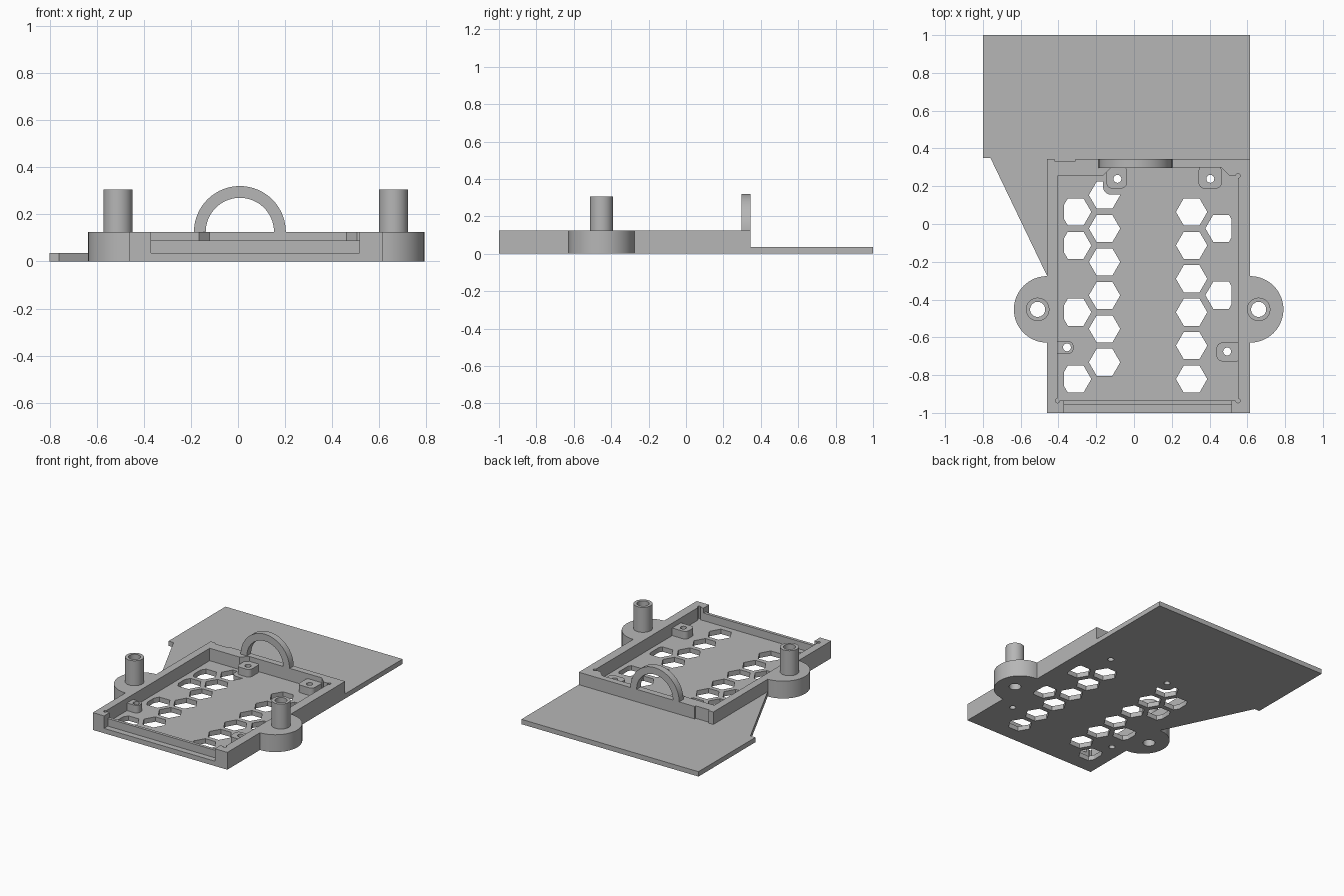
import bpy, bmesh
from math import sin, cos, pi, radians, sqrt

cube = bpy.data.objects.get("Cube")
if cube:
    bpy.data.objects.remove(cube)

grey = bpy.data.materials.new("plain_grey")
grey.use_nodes = True
COLOUR = (0.47, 0.47, 0.47, 1)
grey.diffuse_color = COLOUR
grey.node_tree.nodes["Principled BSDF"].inputs["Base Color"].default_value = COLOUR

FLOOR, RIM = 0.035, 0.125
LEFT, RIGHT, FRONT, BACK = -0.46, 0.615, -1.0, 0.345
EAR_Y, EAR_R = -0.452, 0.176


def arc(cx, cy, r, a0, a1, n=32):
    angles = [radians(a0 + (a1 - a0) * i / n) for i in range(n + 1)]
    return [(cx + r * cos(a), cy + r * sin(a)) for a in angles]


def circle(cx, cy, r, n=40):
    return arc(cx, cy, r, 0, 360, n)[:-1]


def rect(x0, y0, x1, y1):
    return [(x0, y0), (x1, y0), (x1, y1), (x0, y1)]


def rounded(x0, y0, x1, y1, r):
    return (arc(x1 - r, y1 - r, r, 0, 90, 8) + arc(x0 + r, y1 - r, r, 90, 180, 8)
            + arc(x0 + r, y0 + r, r, 180, 270, 8) + arc(x1 - r, y0 + r, r, 270, 360, 8))


def prism(name, outlines, z0, z1):
    """Extrude one or more closed outlines from z0 to z1."""
    bm = bmesh.new()
    for pts in outlines:
        low = [bm.verts.new((x, y, z0)) for x, y in pts]
        high = [bm.verts.new((x, y, z1)) for x, y in pts]
        bm.faces.new(low[::-1])
        bm.faces.new(high)
        for i in range(len(pts)):
            j = (i + 1) % len(pts)
            bm.faces.new((low[i], low[j], high[j], high[i]))
    bmesh.ops.recalc_face_normals(bm, faces=bm.faces[:])
    mesh = bpy.data.meshes.new(name)
    bm.to_mesh(mesh)
    bm.free()
    mesh.materials.append(grey)
    ob = bpy.data.objects.new(name, mesh)
    bpy.context.collection.objects.link(ob)
    return ob


def activate(ob):
    bpy.ops.object.select_all(action='DESELECT')
    ob.select_set(True)
    bpy.context.view_layer.objects.active = ob


def cut(ob, outlines, z0, z1, keep=None):
    """Subtract prisms from ob; keep is an outline left uncut."""
    cutter = prism("cutter", outlines, z0, z1)
    cutter.hide_render = True
    if keep:
        cut(cutter, [keep], z0 - 0.1, z1 + 0.1)
    activate(ob)
    mod = ob.modifiers.new("cut", 'BOOLEAN')
    mod.operation, mod.solver, mod.object = 'DIFFERENCE', 'EXACT', cutter
    bpy.ops.object.modifier_apply(modifier=mod.name)
    bpy.data.objects.remove(cutter)


def hexagon(cx, cy, r=0.083, lo=-9, hi=9):
    """Flat-topped hexagon with its side points trimmed at lo and hi."""
    a, b, h = min(r, cx - lo), min(r, hi - cx), r * sqrt(3) / 2
    da, db = (r - a) * sqrt(3), (r - b) * sqrt(3)
    pts = [(b, -db), (b, db), (r / 2, h), (-r / 2, h), (-a, da), (-a, -da), (-r / 2, -h), (r / 2, -h)]
    return [(cx + x, cy + y) for x, y in dict.fromkeys(pts)]


# Tray with two round ears
tray = prism("tray", [
    [(LEFT, FRONT), (RIGHT, FRONT)] + arc(RIGHT, EAR_Y, EAR_R, -90, 90)
    + [(RIGHT, BACK), (LEFT, BACK)] + arc(LEFT, EAR_Y, EAR_R, 90, 270)], 0, RIM)

# Cavity with a deeper bay in the back wall and relieved corners
X0, X1, Y0, Y1 = -0.405, 0.55, -0.935, 0.255
cut(tray, [[(X0, Y0), (X1, Y0), (X1, Y1), (0.505, Y1), (0.46, 0.3),
            (-0.12, 0.3), (-0.165, Y1), (X0, Y1)]], FLOOR, 0.3)
cut(tray, [circle(x, y, 0.012, 12) for x, y in ((X0, Y0), (X1, Y0), (X1, Y1))], FLOOR, 0.3)

# Front recess, lowered lip behind it, and shallow notch at the back
cut(tray, [rect(-0.37, -1.1, 0.515, -0.957)], FLOOR, 0.3)
cut(tray, [rect(-0.37, -0.98, 0.515, -0.92)], 0.09, 0.3)
cut(tray, [rect(-0.42, 0.333, -0.31, 0.4)], FLOOR, 0.3)

# Honeycomb vents: column x, top y, rows used
STEP = 0.177
vents = []
for x, top, rows in ((-0.309, 0.064, (0, 1, 3, 5)), (-0.156, 0.153, range(6)),
                     (0.305, 0.064, range(6)), (0.461, -0.023, (0, 2))):
    vents += [hexagon(x, top - STEP * i, lo=-0.371, hi=0.515) for i in rows]
cut(tray, vents, -0.1, 0.06, keep=rounded(-0.165, 0.155, 0.1, 0.4, 0.045))

# Screw bosses standing on the floor
parts = [tray]
BOSSES = {
    "back_right_boss": ((-0.146, 0.188, -0.038, 0.31), (-0.088, 0.239)),
    "back_left_boss": ((0.342, 0.188, 0.464, 0.31), (0.404, 0.239)),
    "front_right_boss": ((-0.43, -0.688, -0.32, -0.62), (-0.355, -0.653)),
    "front_left_boss": ((0.437, -0.727, 0.575, -0.628), (0.493, -0.675)),
}
pins = [circle(*centre, 0.021, 24) for box, centre in BOSSES.values()]
cut(tray, pins, -0.1, 0.06)
for (name, (box, centre)), pin in zip(BOSSES.items(), pins):
    boss = prism(name, [rounded(*box, 0.03)], FLOOR, 0.09)
    cut(boss, [pin], 0, 0.2)
    parts.append(boss)

# Hollow posts on the ears
for name, x in (("right_post", -0.51), ("left_post", 0.66)):
    post = prism(name, [circle(x, EAR_Y, 0.062)], RIM, 0.305)
    bore = [circle(x, EAR_Y, 0.04)]
    cut(post, bore, 0, 0.4)
    cut(tray, bore, -0.1, 0.2)
    parts.append(post)

# Flat plate reaching out behind the tray
parts.append(prism("rear_plate", [[
    (-0.8, 1), (-0.8, 0.35), (-0.76, 0.35), (LEFT, -0.275),
    (LEFT, BACK), (RIGHT, BACK), (RIGHT, 1)]], 0, FLOOR))

# Arched loop on the back wall, drawn flat and then stood up
loop = prism("arch_loop", [arc(0, 0, 0.195, 0, 180, 40) + arc(0, 0, 0.145, 180, 0, 40)], 0, 0.048)
loop.rotation_euler.x = pi / 2
loop.location = (0.008, BACK, RIM)
parts.append(loop)

for ob in parts:
    activate(ob)
    bpy.ops.object.shade_smooth_by_angle(angle=radians(30))
